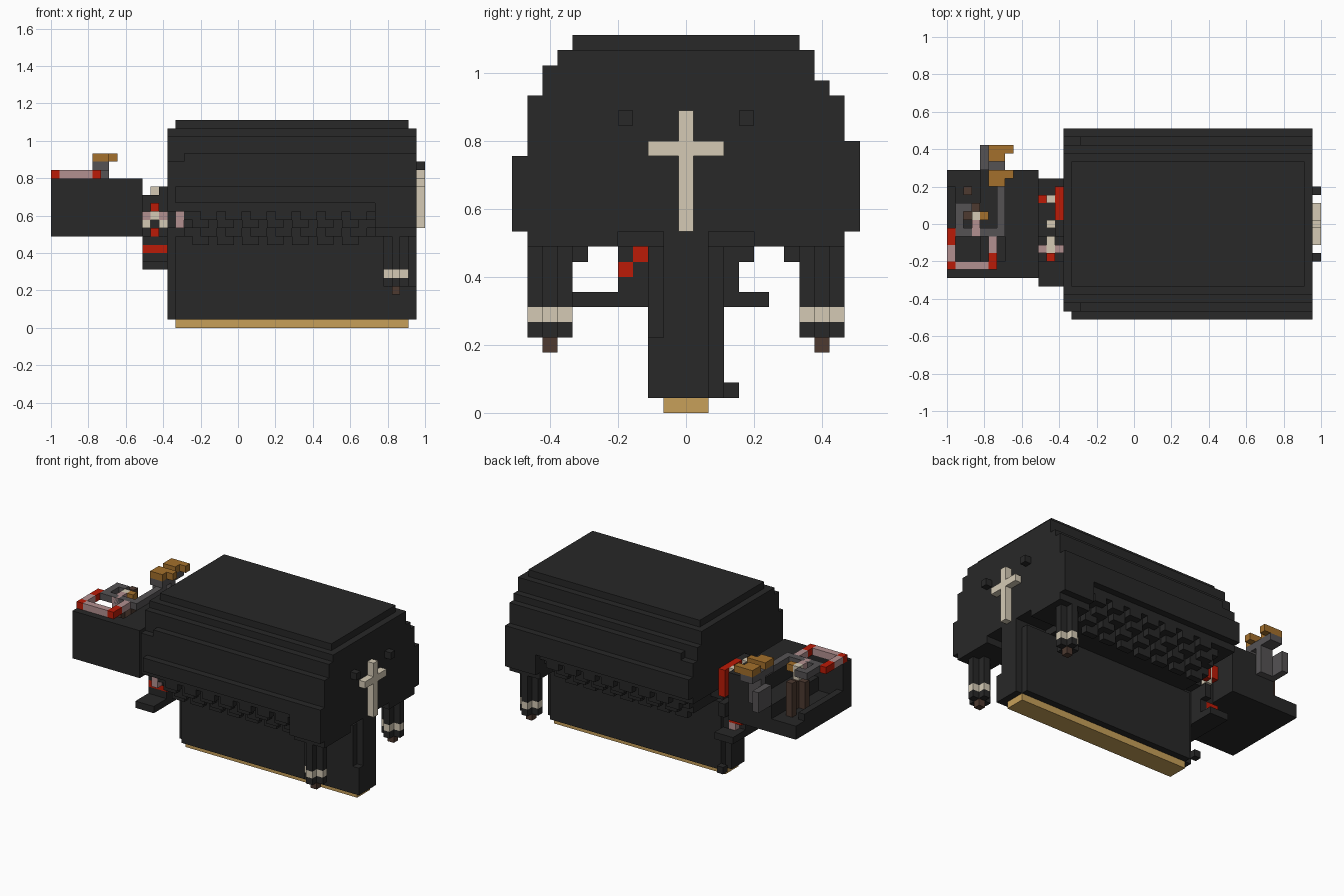
import bpy
import bmesh
from mathutils import Matrix, Vector

default_cube = bpy.data.objects.get("Cube")
if default_cube:
    bpy.data.objects.remove(default_cube, do_unlink=True)

UNIT = 2 / 45          # edge of one block
LENGTH, WIDTH = 45, 23  # size of the model in blocks


def make_material(name, red, green, blue):
    mat = bpy.data.materials.new(name)
    mat.use_nodes = True
    color = (red, green, blue, 1)
    mat.diffuse_color = color
    shader = mat.node_tree.nodes["Principled BSDF"]
    shader.inputs["Base Color"].default_value = color
    shader.inputs["Roughness"].default_value = 0.9
    return mat


charcoal = make_material("charcoal", .021, .021, .021)
bone = make_material("bone", .66, .59, .46)
tan = make_material("tan_wood", .57, .35, .1)
gold = make_material("dull_gold", .37, .16, .025)
crimson = make_material("red", .5, .011, .002)
pink = make_material("pink", .45, .28, .28)
grey = make_material("grey", .09, .085, .088)
brown = make_material("brown", .075, .042, .03)


def boxes(name, mat, parts):
    """One object made of boxes, each given as x, y and z ranges in blocks."""
    bm = bmesh.new()
    for spans in parts:
        low = Vector([span[0] for span in spans])
        high = Vector([span[1] for span in spans])
        mid = (low + high) / 2 - Vector((LENGTH / 2, WIDTH / 2, 0))
        place = Matrix.Translation(mid * UNIT) @ Matrix.Diagonal(((high - low) * UNIT).to_4d())
        bmesh.ops.create_cube(bm, size=1, matrix=place)
    mesh = bpy.data.meshes.new(name)
    bm.to_mesh(mesh)
    bm.free()
    mesh.materials.append(mat)
    obj = bpy.data.objects.new(name, mesh)
    bpy.context.collection.objects.link(obj)
    return obj


def box(name, mat, x, y, z):
    return boxes(name, mat, [(x, y, z)])


def flip(span):
    """Mirror a y range to the other side."""
    return (WIDTH - span[1], WIDTH - span[0])


FULL = (14, 44)
INSET = (15, 43)

# Rounded body, stacked in steps
box("body_core", charcoal, FULL, (1, 22), (14, 20))
box("body_side_step", charcoal, (16, 44), (1, 22), (20, 21))
box("body_upper_step", charcoal, FULL, (2, 21), (20, 22))
box("body_shoulder", charcoal, FULL, (2, 20), (22, 23))
box("body_top_step", charcoal, FULL, (3, 20), (23, 24))
box("body_cap", charcoal, INSET, (4, 19), (24, 25))
box("body_end_block", charcoal, (39, 44), (1, 22), (12, 14))
boxes("body_end_feet", charcoal, [((39, 44), y, (11, 12)) for y in ((1, 7), flip((1, 7)))])

# Side rails with a deeper end panel
box("front_rail", charcoal, (15, 44), (0, 1), (15, 17))
box("front_rail_panel", charcoal, (39, 44), (0, 1), (12, 15))
box("back_rail", charcoal, FULL, (22, 23), (15, 18))
box("back_rail_panel", charcoal, (39, 44), (22, 23), (12, 15))

# Belly narrowing downward, with staggered studs under each step
belly, studs = [], []
for row in range(4):
    y = (1 + row, 2 + row)
    floor = 14 - row
    if row:
        belly.append(((16, 39), (y[0], WIDTH - y[0]), (floor, floor + 1)))
    for start in range(18 - row % 2, 38, 3):
        x = (start, start + 2)
        studs += [(x, side, (floor - 1, floor)) for side in (y, flip(y))]
boxes("belly", charcoal, belly)
boxes("belly_studs", charcoal, studs)
box("belly_root", charcoal, FULL, (8, 15), (12, 14))
box("under_lump", pink, (15, 16), (2, 3), (12, 14))

# Keel and its wooden sole
box("keel", charcoal, INSET, (9, 14), (1, 11))
box("keel_ends", charcoal, FULL, (10, 13), (1, 12))
box("keel_side_post", charcoal, (43, 44), (9, 10), (1, 5))
box("keel_peg", charcoal, (14, 15), (14, 15), (1, 2))
box("sole", tan, INSET, (10, 13), (0, 1))

# Two plus-shaped legs
for side, y in (("front", (1, 4)), ("back", flip((1, 4)))):
    core = (y[0] + 1, y[1] - 1)
    for part, mat, z in (("leg", charcoal, (7, 11)), ("leg_band", bone, (6, 7)),
                         ("leg_foot", charcoal, (5, 6))):
        boxes(side + "_" + part, mat, [((40, 43), core, z), ((41, 42), y, z)])
    box(side + "_leg_tip", brown, (41, 42), core, (4, 5))

# Cross and eyes on the end face
END = (44, 45)
boxes("cross", bone, [(END, (11, 12), (12, 20)), (END, (9, 14), (17, 18))])
boxes("end_eyes", charcoal, [(END, y, (19, 20)) for y in ((7, 8), flip((7, 8)))])

# Neck between body and side box
NECK = (11, 14)
box("neck_core", charcoal, NECK, (9, 14), (8, 13))
box("neck_upper_core", charcoal, NECK, (10, 14), (13, 16))
box("neck_shelf", charcoal, NECK, (4, 17), (7, 8))
box("neck_collar_tip", charcoal, (13, 14), (10, 12), (16, 17))
box("neck_front_post", charcoal, NECK, (8, 9), (8, 10))
box("neck_front_ledge", charcoal, NECK, (7, 8), (10, 11))
box("neck_front_foot", charcoal, NECK, (7, 8), (8, 9))
box("neck_back_post", charcoal, (13, 14), (14, 15), (8, 12))
box("neck_back_ledge", charcoal, (13, 14), (15, 16), (10, 12))
boxes("neck_red_cords", crimson, [
    ((13, 14), (12, 16), (16, 17)),
    ((13, 14), (15, 16), (13, 16)),
    ((11, 12), (14, 15), (14, 16)),
    ((12, 13), (7, 8), (14, 15)),
    ((12, 13), (7, 8), (11, 12)),
    (NECK, (7, 8), (9, 10)),
    (NECK, (8, 9), (10, 11)),
    ((11, 13), (14, 15), (9, 10)),
])
boxes("neck_bones", bone, [
    ((12, 13), (8, 10), (13, 14)),
    ((11, 12), (8, 9), (12, 13)),
    ((13, 14), (8, 9), (12, 13)),
    ((12, 13), (11, 12), (16, 17)),
    ((12, 13), (14, 15), (13, 17)),
])
boxes("neck_pink_knots", pink, [(x, (8, 9), (13, 14)) for x in ((11, 12), (13, 14))])
box("neck_back_knot", pink, (12, 13), (14, 15), (8, 9))

# Side box, broken open at its back corner
box("side_box_base", charcoal, (0, 11), (5, 18), (11, 13))
box("side_box_block", charcoal, (7, 11), (5, 18), (13, 18))
box("side_box_front_wall", charcoal, (0, 7), (5, 7), (13, 18))
box("side_box_end_rim", charcoal, (0, 1), (7, 16), (13, 14))
box("side_box_step", charcoal, (4, 7), (7, 18), (13, 15))
boxes("pit_roots", brown, [
    ((2, 3), (15, 16), (13, 18)),
    ((2, 3), (12, 13), (13, 17)),
    ((3, 4), (13, 14), (13, 17)),
])
box("pit_bone", bone, (3, 4), (12, 13), (17, 19))
box("pit_knot", pink, (3, 4), (10, 12), (17, 19))
box("pit_stud", gold, (4, 5), (12, 13), (18, 19))

# Cords on top of the side box
TOP = (18, 19)
boxes("top_red_cords", crimson, [
    ((0, 1), (9, 11), TOP), ((0, 1), (6, 7), TOP), ((5, 6), (6, 8), TOP)])
boxes("top_pink_cords", pink, [
    ((0, 1), (7, 9), TOP), ((1, 5), (6, 7), TOP), ((5, 6), (8, 10), TOP)])
boxes("top_grey_pipe", grey, [
    ((1, 2), (10, 14), TOP), ((2, 7), (10, 11), TOP),
    ((6, 7), (11, 17), TOP), ((2, 3), (13, 14), TOP)])

# Grey bracket carrying two gold hooks
boxes("bracket", grey, [
    ((4, 5), (18, 21), (15, 18)),
    ((5, 7), (18, 19), (15, 20)),
    ((5, 7), (16, 21), (19, 20)),
])
for name, tip, root in (("outer_hook", (20, 21), (19, 20)), ("inner_hook", (17, 18), (16, 17))):
    boxes(name, gold, [((5, 8), tip, (20, 21)), ((5, 7), root, (20, 21))])
